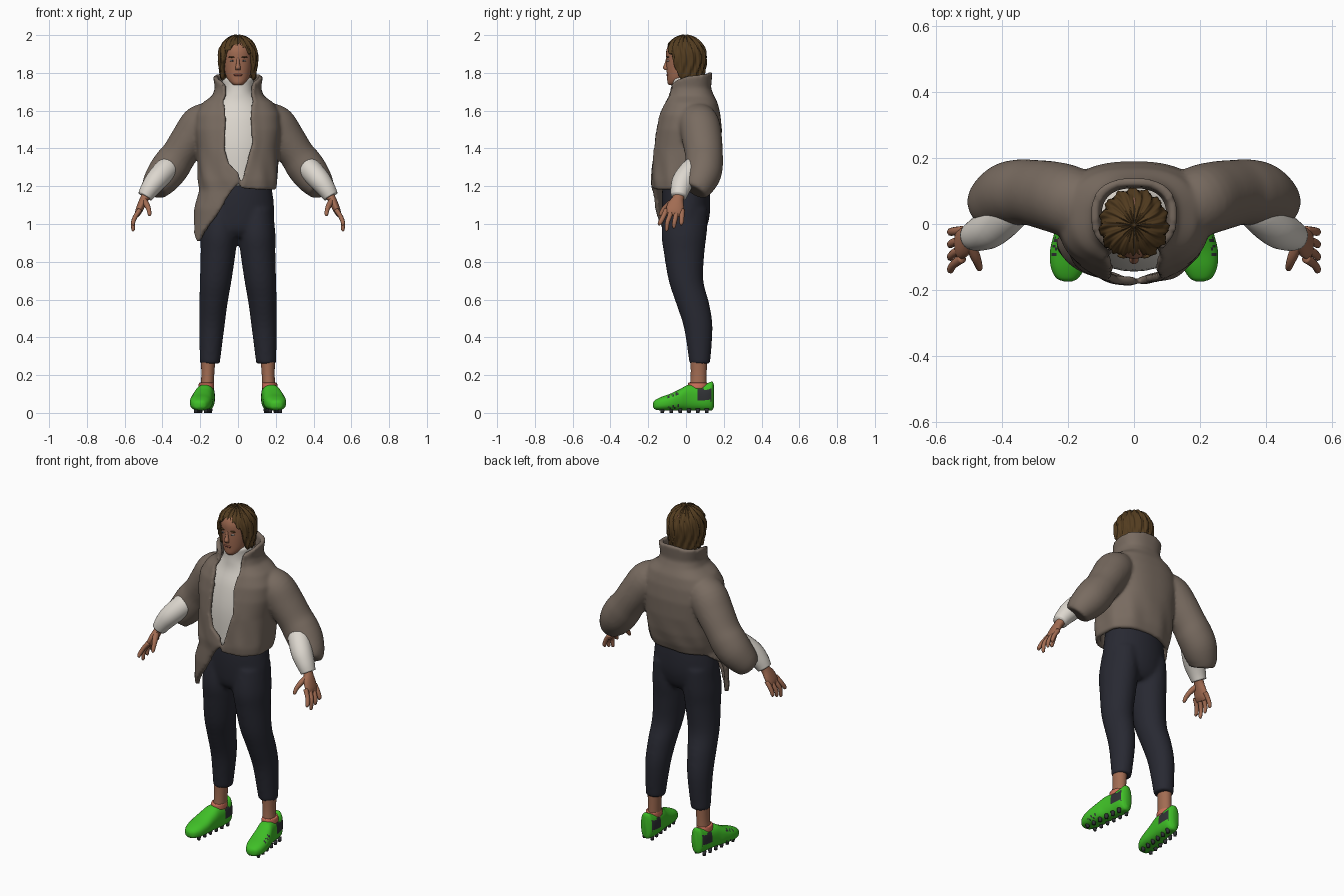
import bpy, bmesh, math
from mathutils import Vector, Matrix

if "Cube" in bpy.data.objects:
    bpy.data.objects.remove(bpy.data.objects["Cube"])


def material(name, *rgb):
    m = bpy.data.materials.new(name)
    m.use_nodes = True
    m.diffuse_color = (*rgb, 1)
    m.node_tree.nodes["Principled BSDF"].inputs["Base Color"].default_value = (*rgb, 1)
    return m


TAUPE = material("taupe fleece", .19, .148, .118)
CREAM = material("cream knit", .72, .68, .62)
NAVY = material("dark navy cloth", .021, .022, .032)
SKIN = material("skin", .36, .15, .085)
BROWN = material("brown hair", .085, .045, .014)
GREEN = material("bright green", .05, .52, .02)
GREY = material("dark grey rubber", .03, .032, .036)
PINK = material("coral lining", .6, .16, .1)
LIP = material("lip", .25, .075, .05)
EYE = material("eye white", .5, .42, .36)


def spow(a, p):
    return math.copysign(abs(a) ** p, a)


def lookup(table, t):
    """Linear interpolation in rows of (key, values...)."""
    t = min(max(t, table[0][0]), table[-1][0])
    for a, b in zip(table, table[1:]):
        if t <= b[0]:
            f = (t - a[0]) / (b[0] - a[0])
            return [p + (q - p) * f for p, q in zip(a[1:], b[1:])]


def spline(keys, steps):
    """Catmull-Rom through tuples."""
    out = []
    for i in range(len(keys) - 1):
        p0, p1, p2, p3 = (keys[min(max(j, 0), len(keys) - 1)] for j in range(i - 1, i + 3))
        for s in range(steps):
            t = s / steps
            out.append([b + t * ((c - a) + t * ((2*a - 5*b + 4*c - d) + t * (3*b - a - 3*c + d))) / 2
                        for a, b, c, d in zip(p0, p1, p2, p3)])
    return out + [list(keys[-1])]


def loft(bm, keys, n=24, axis=None, ref=(0, 1, 0), power=1, steps=4, side=1):
    """Skin elliptical rings (x, y, z, r1, r2), square to the path or to a fixed axis."""
    pts = spline(keys, steps)
    rings = []
    for i, p in enumerate(pts):
        a, b = pts[max(i - 1, 0)], pts[min(i + 1, len(pts) - 1)]
        t = Vector(axis) if axis else (Vector(b[:3]) - Vector(a[:3])).normalized()
        u = Vector(ref).cross(t).normalized()
        w = t.cross(u)
        ring = []
        for k in range(n):
            th = 2 * math.pi * k / n
            q = (Vector(p[:3]) + u * spow(math.cos(th), power) * max(p[3], .001)
                 + w * spow(math.sin(th), power) * max(p[4], .001))
            ring.append(bm.verts.new((q.x * side, q.y, q.z)))
        rings.append(ring)
    for r, s in zip(rings, rings[1:]):
        for k in range(n):
            bm.faces.new((r[k], r[(k + 1) % n], s[(k + 1) % n], s[k]))
    bm.faces.new(rings[0])
    bm.faces.new(rings[-1])


def sheet(bm, fn, nu, nv, thick):
    """Thick sheet from fn(u, v, inset)."""
    g = [[[bm.verts.new(fn(i / nu, j / nv, d)) for j in range(nv + 1)]
          for i in range(nu + 1)] for d in (0, thick)]
    for layer in g:
        for i in range(nu):
            for j in range(nv):
                bm.faces.new((layer[i][j], layer[i+1][j], layer[i+1][j+1], layer[i][j+1]))
    o, n = g
    for i in range(nu):
        for j in (0, nv):
            bm.faces.new((o[i][j], o[i+1][j], n[i+1][j], n[i][j]))
    for j in range(nv):
        for i in (0, nu):
            bm.faces.new((o[i][j], o[i][j+1], n[i][j+1], n[i][j]))


def blob(bm, loc, size):
    bmesh.ops.create_uvsphere(bm, u_segments=16, v_segments=10, radius=1,
                              matrix=Matrix.Translation(loc) @ Matrix.Diagonal((*size, 1)))


def finish(name, bm, *mats, mirror=False, voxel=0, weld=0, rule=None):
    if weld:
        bmesh.ops.remove_doubles(bm, verts=bm.verts, dist=weld)
    bmesh.ops.recalc_face_normals(bm, faces=bm.faces)
    for f in bm.faces:
        f.smooth = True
        if rule:
            f.material_index = rule(f.calc_center_median(), f.normal)
    me = bpy.data.meshes.new(name)
    bm.to_mesh(me)
    bm.free()
    ob = bpy.data.objects.new(name, me)
    bpy.context.collection.objects.link(ob)
    for m in mats:
        me.materials.append(m)
    if voxel:
        r = ob.modifiers.new("Blend", 'REMESH')
        r.mode, r.voxel_size, r.use_smooth_shade = 'VOXEL', voxel, True
        s = ob.modifiers.new("Soften", 'SMOOTH')
        s.factor, s.iterations = .5, 6
    if mirror:
        ob.modifiers.new("Mirror", 'MIRROR')
    return ob


Z = (0, 0, 1)

# Trousers: hips and two legs blended together
bm = bmesh.new()
loft(bm, [(0, 0, 1.24, .17, .12), (0, 0, 1.15, .185, .128), (0, 0, 1.05, .193, .126),
          (0, -.005, .97, .18, .11), (0, -.005, .93, .1, .08)], 32, Z)
for s in (1, -1):
    loft(bm, [(.095, 0, 1.08, .09, .115), (.1, -.01, .95, .098, .12), (.105, -.01, .85, .093, .108),
              (.118, 0, .7, .084, .092), (.13, .035, .58, .075, .088), (.139, .065, .45, .067, .076),
              (.149, .073, .26, .053, .055)], 24, Z, side=s)
finish("trousers", bm, NAVY, voxel=.011)

# Turtleneck body
bm = bmesh.new()
loft(bm, [(0, -.01, 1.2, .165, .13), (0, 0, 1.4, .185, .143), (0, .015, 1.55, .18, .134),
          (0, .02, 1.64, .13, .108), (0, .012, 1.69, .09, .092), (0, .008, 1.73, .083, .085),
          (0, .004, 1.765, .083, .082), (0, .002, 1.775, .07, .07)], 32, Z)
finish("turtleneck", bm, CREAM)

# Jacket: open wrap with a hanging front corner, plus full sleeves
BODY = [(.9, .25, -.15, .13), (1.08, .235, -.172, .13), (1.18, .203, -.175, .135),
        (1.23, .21, -.18, .155), (1.3, .213, -.175, .172), (1.4, .215, -.17, .186),
        (1.5, .23, -.155, .19), (1.58, .225, -.138, .182), (1.64, .19, -.115, .168),
        (1.68, .135, -.097, .148), (1.72, .122, -.09, .132), (1.8, .135, -.095, .14)]
OPENING = [(1.2, 0, .01), (1.25, .01, .025), (1.35, -.045, .05), (1.45, -.075, .08),
           (1.6, -.063, .065), (1.7, -.062, .075), (1.78, -.085, .09)]
HEM = [(-90, 1.19), (-60, 1.18), (90, 1.18), (150, 1.17), (180, 1.11), (202, .93), (212, .9),
       (222, .95), (240, 1.02), (250, 1.07), (258, 1.14), (270, 1.21)]
TOP = [(-90, 1.7), (-40, 1.76), (0, 1.785), (90, 1.805), (180, 1.785), (220, 1.76), (270, 1.7)]
BOXY = .8


def jacket_point(u, v, inset):
    z0 = 1.2 + .54 * v
    rx = lookup(BODY, z0)[0]
    xl, xr = lookup(OPENING, z0)
    start = -math.acos(spow(xr / rx, 1 / BOXY))
    end = 2 * math.pi - math.acos(spow(xl / rx, 1 / BOXY))
    th = start + (end - start) * u
    hem, top = lookup(HEM, math.degrees(th))[0], lookup(TOP, math.degrees(th))[0]
    z = hem + (top - hem) * v
    rx, yf, yb = lookup(BODY, z)
    fold = .004 * math.sin(th * 9 + z * 14) * max(0, 1 - abs(z - 1.25) / .15)
    edge = .008 * max(0, 1 - min(u, 1 - u) * 25)
    r = fold + edge - inset
    return (spow(math.cos(th), BOXY) * (rx + r),
            (yf + yb) / 2 + spow(math.sin(th), BOXY) * ((yb - yf) / 2 + r), z)


bm = bmesh.new()
sheet(bm, jacket_point, 120, 70, .025)
for s in (1, -1):
    loft(bm, [(.15, .045, 1.565, .085, .1), (.2, .07, 1.525, .105, .108), (.255, .085, 1.45, .1, .106),
              (.31, .095, 1.37, .094, .1), (.345, .096, 1.32, .1, .1), (.385, .088, 1.265, .098, .098),
              (.425, .065, 1.21, .084, .085), (.442, .045, 1.175, .066, .07)], 28, side=s)
finish("jacket", bm, TAUPE, voxel=.009)

# Knitted forearm sleeves
bm = bmesh.new()
loft(bm, [(.35, .07, 1.325, .045, .045), (.375, .04, 1.295, .06, .06), (.43, -.01, 1.235, .058, .06),
          (.468, -.03, 1.185, .049, .052), (.492, -.038, 1.145, .04, .042)])
finish("forearm_sleeves", bm, CREAM, mirror=True)

# Hands: palm, four fingers and a thumb
bm = bmesh.new()
loft(bm, [(.475, -.03, 1.17, .026, .03), (.495, -.042, 1.135, .023, .03), (.512, -.054, 1.1, .021, .044),
          (.527, -.062, 1.065, .018, .046), (.534, -.066, 1.045, .01, .04)], 20)
for i, tip in enumerate((1, .985, .97, 1)):
    y = -.02 - .028 * i
    dy = -.004 - .009 * i
    loft(bm, [(.52, y, 1.075, .013, .014), (.543, y + dy * .5, 1.04, .012, .013),
              (.555, y + dy, 1.01, .011, .012), (.555, y + dy * 1.2, tip, .009, .009),
              (.553, y + dy * 1.2, tip - .008, .003, .003)], 12)
loft(bm, [(.497, -.06, 1.125, .016, .018), (.482, -.095, 1.1, .015, .016),
          (.472, -.12, 1.075, .012, .013), (.468, -.135, 1.05, .009, .009),
          (.467, -.139, 1.043, .002, .002)], 12)
finish("hands", bm, SKIN, mirror=True)

# Ankles
bm = bmesh.new()
loft(bm, [(.158, .068, .3, .04, .045), (.16, .067, .2, .034, .042), (.165, .062, .1, .036, .046)], 20, Z)
finish("ankles", bm, SKIN, mirror=True)


# Shoes, with grey heel panels and toe slashes
def shoe_colour(c, n):
    heel = .06 < c.y < .132 and .065 < c.z < .125 and abs(n.x) > .5
    slash = -.105 < c.y < -.04 and .5 < n.x < .9 and (c.y * 38 + c.z * 20) % 1 < .4
    return int(heel or slash)


bm = bmesh.new()
loft(bm, [(.2, -.174, .042, .012, .012), (.202, -.163, .043, .034, .025), (.2, -.13, .049, .052, .036),
          (.195, -.08, .058, .059, .045), (.187, -.03, .07, .055, .057), (.178, .01, .08, .05, .068),
          (.17, .06, .081, .047, .069), (.167, .11, .084, .044, .072), (.167, .137, .09, .034, .076),
          (.167, .147, .09, .016, .06)], 40, (0, 1, 0), ref=Z, power=.8, steps=6)
finish("shoes", bm, GREEN, GREY, mirror=True, rule=shoe_colour)

# Coral lining around the shoe opening
bm = bmesh.new()
loft(bm, [(.168, .062, .13, .042, .053), (.167, .063, .156, .04, .052), (.167, .063, .16, .034, .045)], 24, Z)
finish("shoe_linings", bm, PINK, mirror=True)

# Studs under the soles
bm = bmesh.new()
for i in range(6):
    for dx in (-.026, .026):
        y = -.125 + .047 * i
        bmesh.ops.create_cone(bm, cap_ends=True, segments=10, radius1=.009, radius2=.012, depth=.024,
                              matrix=Matrix.Translation((.197 - .005 * i + dx, y, .012)))
finish("shoe_studs", bm, GREY, mirror=True)

# Head and neck with nose
bm = bmesh.new()
loft(bm, [(0, -.072, 1.735, .02, .018), (0, -.056, 1.748, .04, .042), (0, -.036, 1.775, .06, .064),
          (0, -.018, 1.82, .073, .085), (0, -.01, 1.87, .08, .094), (0, -.008, 1.92, .08, .096),
          (0, -.005, 1.96, .062, .078), (0, 0, 1.985, .025, .03)], 32, Z)
loft(bm, [(0, .01, 1.7, .055, .055), (0, 0, 1.82, .052, .055)], 20, Z)
loft(bm, [(0, -.098, 1.882, .007, .006), (0, -.103, 1.85, .009, .01), (0, -.107, 1.828, .014, .015),
          (0, -.102, 1.815, .012, .01)], 16, Z)
finish("head", bm, SKIN)

# Face details
for name, mat, x, y, z, size in (("eyes", EYE, .031, -.094, 1.864, (.012, .008, .005)),
                                 ("irises", GREY, .031, -.1, 1.864, (.005, .004, .005)),
                                 ("eyebrows", BROWN, .032, -.096, 1.884, (.018, .008, .004)),
                                 ("lips", LIP, .008, -.097, 1.789, (.015, .007, .006))):
    bm = bmesh.new()
    blob(bm, (x, y, z), size)
    finish(name, bm, mat, mirror=True)

# Hair: centre-parted cap with ridged locks
HAIRLINE = [(0, 1.955), (25, 1.935), (45, 1.9), (58, 1.84), (70, 1.775), (100, 1.768), (180, 1.765)]


def hair_point(u, v, inset):
    a = 2 * math.pi * u
    d = math.degrees(min(a, 2 * math.pi - a))
    low = lookup(HAIRLINE, d)[0] + .008 * math.sin(a * 17)
    top = 1.998
    z = top - (top - low) * v ** 1.8
    k = math.sqrt(max(0, 1 - max(0, (z - 1.885) / .113) ** 2))
    k *= 1 - .13 * max(0, (1.86 - z) / .1)
    lock = .0045 * math.sin(a * 15 + 2.5 * math.sin(z * 26)) + .002 * math.sin(a * 37 + z * 30)
    r = k * (1 + lock * 10) if v else 0
    return (math.sin(a) * r * (.103 - inset), -.004 - math.cos(a) * r * (.11 - inset),
            z - inset * .4 + lock * (1 - v) * (v > 0))


bm = bmesh.new()
sheet(bm, hair_point, 140, 26, .022)
finish("hair", bm, BROWN, weld=.0004)
